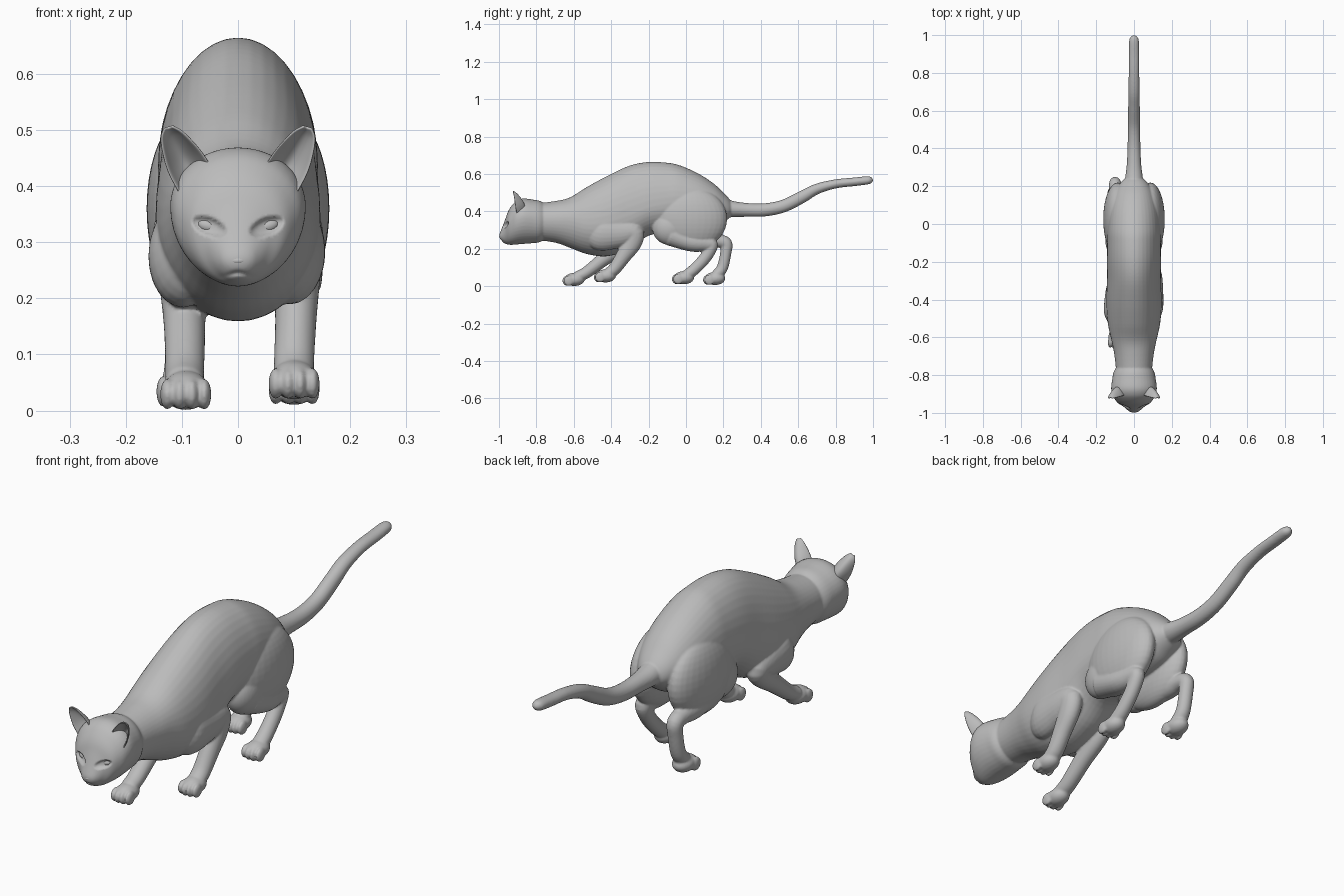
import bpy, bmesh, math
from mathutils import Vector, Matrix

cube = bpy.data.objects.get("Cube")
if cube:
    bpy.data.objects.remove(cube)

grey = bpy.data.materials.new("plain grey")
grey.use_nodes = True
grey.diffuse_color = (0.5, 0.5, 0.5, 1)
shader = next(n for n in grey.node_tree.nodes if n.type == 'BSDF_PRINCIPLED')
shader.inputs["Base Color"].default_value = (0.5, 0.5, 0.5, 1)
shader.inputs["Roughness"].default_value = 0.7


def make_object(name, bm):
    bmesh.ops.recalc_face_normals(bm, faces=bm.faces[:])
    me = bpy.data.meshes.new(name)
    bm.to_mesh(me)
    bm.free()
    me.materials.append(grey)
    me.shade_smooth()
    ob = bpy.data.objects.new(name, me)
    bpy.context.scene.collection.objects.link(ob)
    return ob


def spline(rows, steps=5):
    """Catmull-Rom samples through rows of numbers."""
    out = []
    for i in range(len(rows) - 1):
        a, b, c, d = (rows[max(i - 1, 0)], rows[i], rows[i + 1],
                      rows[min(i + 2, len(rows) - 1)])
        for s in range(steps):
            t = s / steps
            out.append([0.5 * (2 * q + (r - p) * t + (2 * p - 5 * q + 4 * r - w) * t * t
                               + (3 * q - p - 3 * r + w) * t ** 3)
                        for p, q, r, w in zip(a, b, c, d)])
    return out + [list(rows[-1])]


def skin(bm, rings):
    """Closed surface through rings of points."""
    loops = [[bm.verts.new(p) for p in ring] for ring in rings]
    n = len(loops[0])
    for a, b in zip(loops, loops[1:]):
        for k in range(n):
            bm.faces.new((a[k], a[(k + 1) % n], b[(k + 1) % n], b[k]))
    bm.faces.new(loops[0][::-1])
    bm.faces.new(loops[-1])


def trunk(bm, rows, n=40):
    """Loft along y; each row is y, half width, bottom, widest height, top."""
    rings = []
    for y, w, zb, zw, zt in spline(rows):
        ring = []
        for k in range(n):
            a = 2 * math.pi * k / n
            s = math.sin(a)
            ring.append((max(w, .002) * math.cos(a), y,
                         zw + s * ((zt - zw) if s > 0 else (zw - zb))))
        rings.append(ring)
    skin(bm, rings)


def limb(bm, x, rows, n=24):
    """Tube; each row is x offset, y, z, half width, half depth."""
    pts = spline(rows)
    rings = []
    for i, (dx, y, z, rx, rd) in enumerate(pts):
        p, q = pts[max(i - 1, 0)], pts[min(i + 1, len(pts) - 1)]
        t = Vector((0, q[1] - p[1], q[2] - p[2])).normalized()
        side = Vector((1, 0, 0))
        up = t.cross(side)
        rings.append([Vector((x + dx, y, z)) + side * rx * math.cos(a) + up * rd * math.sin(a)
                      for a in (2 * math.pi * k / n for k in range(n))])
    skin(bm, rings)


def ball(bm, loc, radii, rot=0.0):
    m = Matrix.Translation(loc) @ Matrix.Rotation(rot, 4, 'Y') @ Matrix.Diagonal((*radii, 1))
    bmesh.ops.create_uvsphere(bm, u_segments=32, v_segments=20, radius=1, matrix=m)


def paw(bm, x, y, z):
    ball(bm, (x, y, z), (.042, .055, .035))
    for i in (-1.5, -.5, .5, 1.5):
        ball(bm, (x + i * .022, y - .04 + abs(i) * .007, z - .007), (.0125, .028, .028))


bm = bmesh.new()
# torso and neck
trunk(bm, [(-.82, .09, .25, .35, .44), (-.70, .103, .233, .35, .455),
           (-.62, .118, .205, .35, .475), (-.53, .138, .172, .33, .53),
           (-.42, .147, .16, .34, .59), (-.30, .143, .20, .38, .645),
           (-.20, .143, .27, .42, .664), (-.10, .142, .285, .44, .66),
           (-.03, .14, .29, .45, .645), (.07, .13, .29, .44, .60),
           (.15, .108, .31, .43, .547), (.20, .083, .34, .42, .50),
           (.235, .055, .368, .41, .462), (.25, .02, .39, .41, .43)])
# head
trunk(bm, [(-.74, .08, .26, .35, .43), (-.78, .106, .236, .35, .455),
           (-.82, .115, .23, .36, .463), (-.87, .121, .226, .365, .469),
           (-.905, .115, .223, .355, .457), (-.93, .10, .221, .34, .433),
           (-.95, .083, .222, .325, .402), (-.965, .058, .227, .30, .362),
           (-.98, .040, .235, .278, .322), (-.992, .026, .248, .27, .292),
           (-.998, .010, .26, .268, .276)])
# tail
limb(bm, 0, [(0, .16, .425, .05, .06), (0, .24, .413, .047, .045), (0, .32, .408, .038, .037),
             (0, .42, .408, .034, .035), (0, .52, .428, .032, .034), (0, .62, .477, .031, .033),
             (0, .70, .52, .030, .028), (0, .80, .547, .028, .024), (0, .90, .558, .028, .023),
             (0, .97, .566, .026, .022), (0, .992, .567, .016, .015), (0, 1.0, .567, .004, .004)])
# left front leg
limb(bm, .10, [(-.02, -.52, .30, .04, .06), (-.01, -.46, .285, .062, .095),
               (.0, -.36, .285, .055, .08), (.005, -.285, .285, .045, .06),
               (.005, -.29, .23, .041, .052), (.003, -.335, .16, .037, .041),
               (0, -.385, .09, .036, .034), (0, -.43, .058, .036, .03)])
paw(bm, .10, -.43, .055)
# right front leg
limb(bm, -.095, [(.02, -.54, .30, .04, .06), (0, -.48, .28, .062, .095),
                 (-.005, -.39, .265, .055, .075), (-.005, -.335, .245, .045, .055),
                 (-.003, -.36, .205, .04, .046), (0, -.44, .145, .037, .038),
                 (0, -.53, .075, .035, .032), (0, -.58, .05, .035, .03)])
paw(bm, -.093, -.597, .036)
# thighs
for s in (-1, 1):
    ball(bm, (s * .087, .025, .36), (.076, .195, .168), 0)
    ball(bm, (s * .09, -.085, .31), (.062, .095, .09), 0)
# left hind leg
limb(bm, .10, [(-.005, -.08, .275, .055, .06), (0, .03, .235, .05, .05),
               (0, .11, .228, .038, .042), (0, .137, .215, .032, .034),
               (0, .105, .155, .03, .032), (0, .05, .095, .031, .031), (0, 0, .055, .034, .03)])
paw(bm, .10, -.012, .045)
# right hind leg
limb(bm, -.10, [(.005, -.04, .29, .055, .07), (0, .09, .25, .044, .048),
                (0, .17, .243, .035, .036), (0, .213, .228, .032, .034),
                (0, .213, .18, .03, .03), (0, .195, .10, .03, .03), (0, .165, .06, .034, .03)])
paw(bm, -.10, .155, .041)

body = make_object("cat_body", bm)
remesh = body.modifiers.new("fuse", 'REMESH')
remesh.mode = 'VOXEL'
remesh.voxel_size = .0046
soften = body.modifiers.new("soften", 'SMOOTH')
soften.factor = .5
soften.iterations = 6
fused = bpy.data.meshes.new_from_object(
    body.evaluated_get(bpy.context.evaluated_depsgraph_get()))
body.modifiers.clear()
body.data = fused
fused.materials.clear()
fused.materials.append(grey)

# eye sockets and mouth groove pressed into the face
for v in fused.vertices:
    x, y, z = v.co
    if y > -.92:
        continue
    ax = abs(x) - .051
    dz = z - .328 - .3 * ax
    d = (ax / .031) ** 2 + (dz / .017) ** 2
    if d < 1:
        v.co.y += .013 * (1 - d ** 2)
    if y < -.94:
        line = z - .246 + abs(x) * .25
        v.co.y += .005 * math.exp(-(line / .004) ** 2 - (x / .022) ** 2)
fused.shade_smooth()

# eyes
for name, s in (("left_eye", 1), ("right_eye", -1)):
    bm = bmesh.new()
    ball(bm, (s * .051, -.941, .328), (.022, .013, .0125), -s * .3)
    make_object(name, bm)

# nose
bm = bmesh.new()
ball(bm, (0, -.989, .267), (.017, .010, .008))
make_object("nose", bm)

# ears: cupped shells, each row is inner x, z, outer x, z, front y, cup depth
ear_rows = [(.045, .430, .100, .380, -.905, .048), (.064, .460, .122, .420, -.912, .046),
            (.082, .481, .133, .455, -.917, .034), (.100, .498, .137, .485, -.921, .018),
            (.117, .507, .131, .503, -.925, .005)]
for name, s in (("left_ear", 1), ("right_ear", -1)):
    bm = bmesh.new()
    grid = []
    for xi, zi, xo, zo, y, depth in spline(ear_rows, 4):
        grid.append([bm.verts.new((s * (xi + (xo - xi) * u),
                                   y + depth * math.sin(math.pi * u) ** .8,
                                   zi + (zo - zi) * u))
                     for u in (k / 12 for k in range(13))])
    for a, b in zip(grid, grid[1:]):
        for k in range(12):
            bm.faces.new((a[k], a[k + 1], b[k + 1], b[k]))
    ear = make_object(name, bm)
    shell = ear.modifiers.new("thickness", 'SOLIDIFY')
    shell.thickness = .005
    shell.offset = 0
    ear.modifiers.new("round", 'SUBSURF').levels = 1
